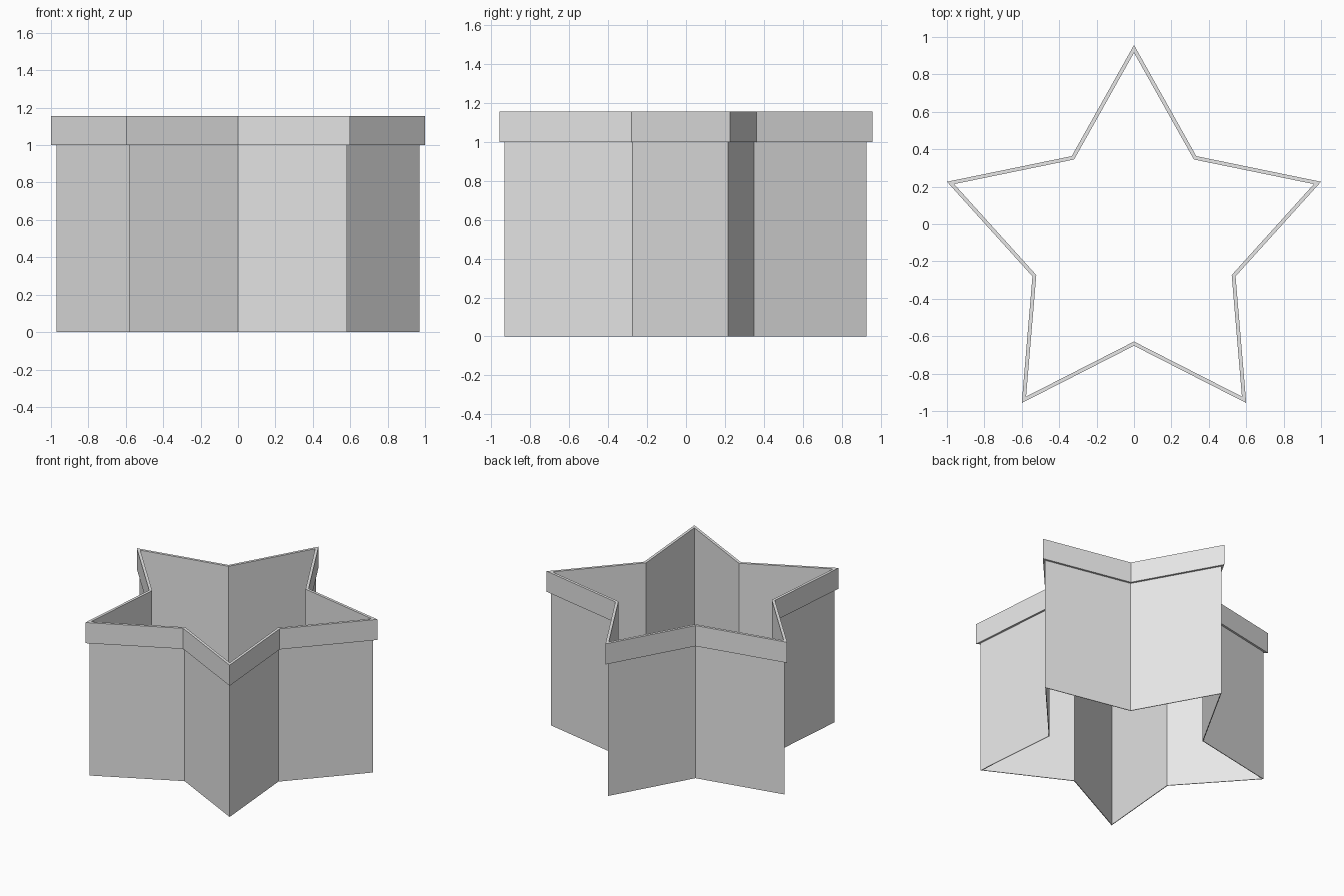
import bpy, bmesh
from mathutils import Vector

if "Cube" in bpy.data.objects:
    bpy.data.objects.remove(bpy.data.objects["Cube"])

# Right half of the star outline at the rim's outer edge, top tip to bottom notch
half = [(0, 0.957), (0.333, 0.363), (1.0, 0.226), (0.543, -0.28), (0.6, -0.957), (0, -0.651)]
outline = [Vector(p) for p in half] + [Vector((-x, y)) for x, y in half[-2:0:-1]]


def inset(points, d):
    """Mitred inward offset of a clockwise outline."""
    result = []
    for i, p in enumerate(points):
        a = (p - points[i - 1]).normalized()
        b = (points[(i + 1) % len(points)] - p).normalized()
        na, nb = Vector((a.y, -a.x)), Vector((b.y, -b.x))
        result.append(p + (na + nb) * (d / (1 + na.dot(nb))))
    return result


# Cross-section (inset, height): thin wall, stepped out to a thicker rim, flush inside
WALL, INNER = 0.015, 0.02
section = [(WALL, 0), (WALL, 1.0), (0, 1.0), (0, 1.155), (INNER, 1.155), (INNER, 0)]

bm = bmesh.new()
loops = [[bm.verts.new((p.x, p.y, z)) for p in inset(outline, d)] for d, z in section]
n = len(outline)
for k, low in enumerate(loops):
    high = loops[(k + 1) % len(loops)]
    for i in range(n):
        j = (i + 1) % n
        bm.faces.new((low[i], low[j], high[j], high[i]))
bmesh.ops.recalc_face_normals(bm, faces=bm.faces)

mesh = bpy.data.meshes.new("star_cutter")
bm.to_mesh(mesh)
bm.free()

# Single plain grey
grey = bpy.data.materials.new("light_grey")
grey.diffuse_color = (0.8, 0.8, 0.8, 1)
grey.use_nodes = True
grey.node_tree.nodes["Principled BSDF"].inputs["Base Color"].default_value = grey.diffuse_color
mesh.materials.append(grey)
bpy.context.collection.objects.link(bpy.data.objects.new("star_cutter", mesh))
